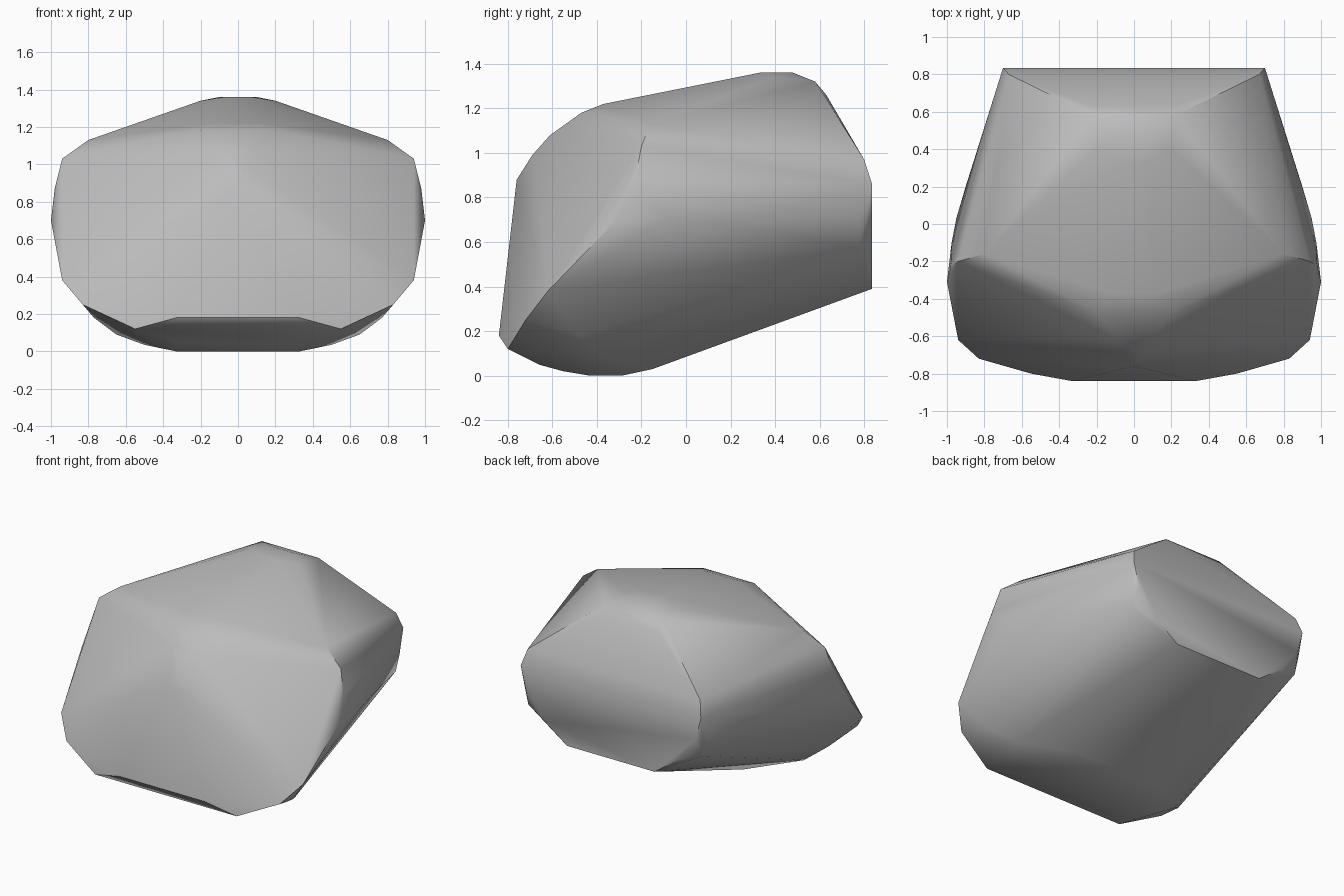
import bpy, bmesh, math

if "Cube" in bpy.data.objects:
    bpy.data.objects.remove(bpy.data.objects["Cube"])

# Half outlines of the stone, mirrored across x
front_rim = [(.33, -.84, .18), (.55, -.8, .12), (.83, -.72, .25), (.94, -.62, .38),
             (1, -.31, .7), (.98, -.23, .87), (.94, -.2, 1.03), (.8, -.16, 1.13)]
brow = [(0, -.76, .88), (.04, -.69, .99), (.1, -.61, 1.08), (.2, -.47, 1.18), (.12, -.37, 1.22)]
crown = [(.07, .33, 1.36), (.1, .48, 1.36), (.2, .4, 1.34), (.22, .58, 1.32), (.22, .63, 1.26)]
flank = [(.975, -.1, .7), (.95, .03, .69), (.9, .2, .68)]
belly = [(.33, -.66, .05), (.33, -.55, .02), (.33, -.43, 0), (.33, -.29, 0), (.34, -.15, .03),
         (.5, -.36, .035), (.65, -.38, .09), (.77, -.48, .18)]
back_rim = [(.67, .8, .97), (.7, .835, .86), (.71, .78, .7), (.68, .78, .57),
            (.66, .835, .7), (.52, .835, .52), (.34, .835, .39)]

# Stretch a skin over the outlines
bm = bmesh.new()
for outline in (front_rim, brow, crown, flank, belly, back_rim):
    for x, y, z in outline:
        for side in ((1, -1) if x else (1,)):
            bm.verts.new((side * x, y, z))
hull = bmesh.ops.convex_hull(bm, input=bm.verts[:])
loose = {g for g in hull["geom_interior"] + hull["geom_unused"]
         if isinstance(g, bmesh.types.BMVert)}
bmesh.ops.delete(bm, geom=list(loose), context="VERTS")
bmesh.ops.dissolve_limit(bm, angle_limit=math.radians(1),
                         verts=bm.verts[:], edges=bm.edges[:])
bmesh.ops.recalc_face_normals(bm, faces=bm.faces[:])
mesh = bpy.data.meshes.new("stone")
bm.to_mesh(mesh)
bm.free()
stone = bpy.data.objects.new("stone", mesh)
bpy.context.collection.objects.link(stone)

# Plain grey
grey = bpy.data.materials.new("stone grey")
grey.use_nodes = True
colour = (.5, .5, .5, 1)
grey.diffuse_color = colour
grey.node_tree.nodes["Principled BSDF"].inputs["Base Color"].default_value = colour
mesh.materials.append(grey)

# Soft shading with crisp rims
bpy.context.view_layer.objects.active = stone
stone.select_set(True)
bpy.ops.object.shade_smooth_by_angle(angle=math.radians(35))
